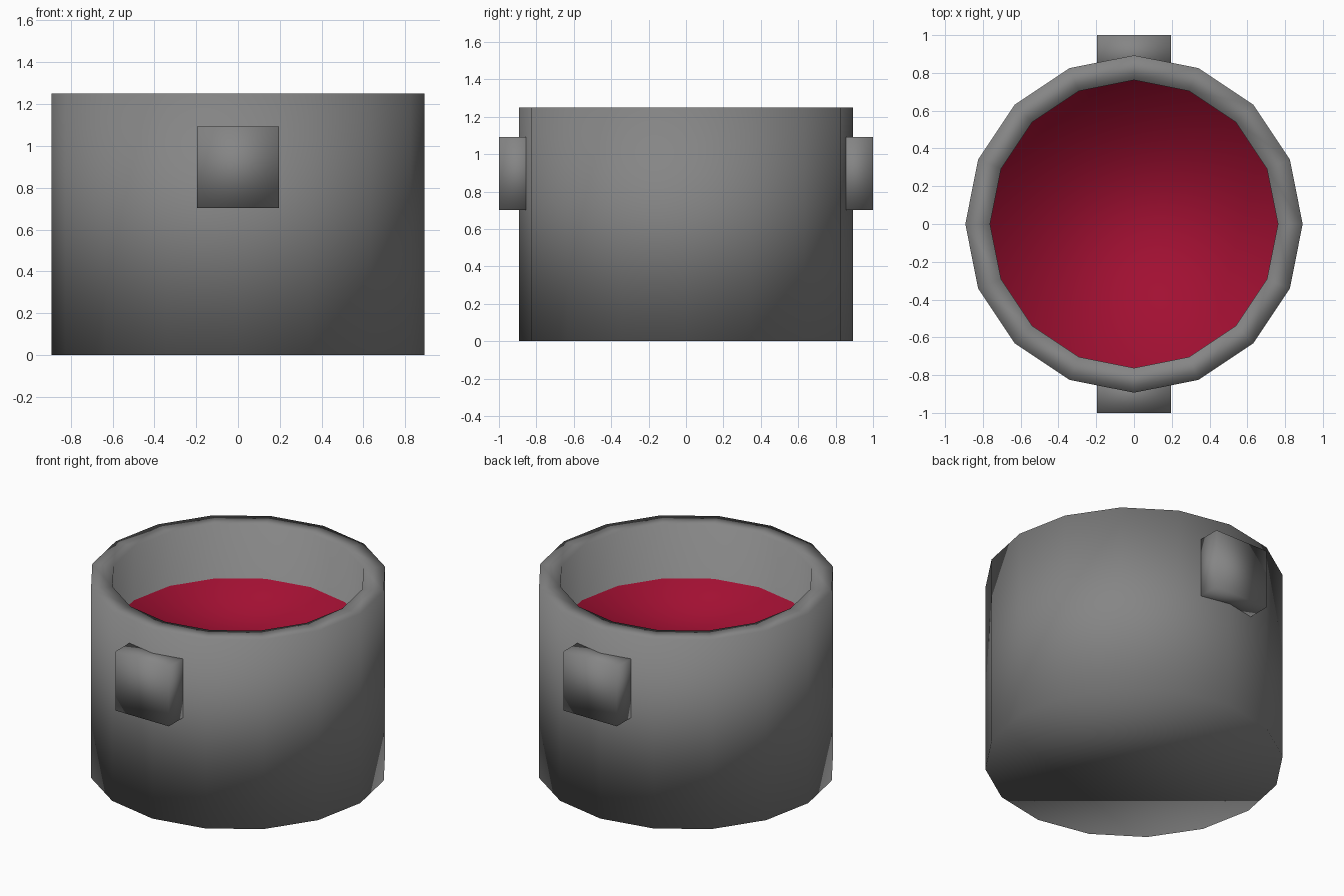
import bpy, bmesh, math

if "Cube" in bpy.data.objects:
    bpy.data.objects.remove(bpy.data.objects["Cube"])

SIDES = 16


def material(name, rgb):
    m = bpy.data.materials.new(name)
    m.diffuse_color = (*rgb, 1.0)
    m.use_nodes = True
    m.node_tree.nodes["Principled BSDF"].inputs["Base Color"].default_value = m.diffuse_color
    return m


grey = material("grey metal", (0.235, 0.235, 0.235))
red = material("red liquid", (0.36, 0.005, 0.032))


def finish(bm, name, mats):
    bmesh.ops.recalc_face_normals(bm, faces=bm.faces)
    for f in bm.faces:
        f.smooth = True
    mesh = bpy.data.meshes.new(name)
    bm.to_mesh(mesh)
    bm.free()
    for m in mats:
        mesh.materials.append(m)
    obj = bpy.data.objects.new(name, mesh)
    bpy.context.collection.objects.link(obj)
    return obj


# Pot: outer wall, flat rim and inner wall, closed by a base and a red liquid surface
profile = [(0.893, 0.0), (0.893, 1.25), (0.762, 1.25), (0.762, 0.895)]
bm = bmesh.new()
rings = []
for r, z in profile:
    rings.append([bm.verts.new((r * math.cos(math.tau * i / SIDES),
                                r * math.sin(math.tau * i / SIDES), z))
                  for i in range(SIDES)])
for a, b in zip(rings, rings[1:]):
    for i in range(SIDES):
        j = (i + 1) % SIDES
        bm.faces.new((a[i], a[j], b[j], b[i]))
bm.faces.new(rings[0][::-1])
liquid = bm.faces.new(rings[-1])
liquid.material_index = 1
finish(bm, "pot", [grey, red])

# Handles: a square block set into the wall at front and back
for name, side in (("front_handle", -1), ("back_handle", 1)):
    bm = bmesh.new()
    bmesh.ops.create_cube(bm, size=1.0)
    bmesh.ops.scale(bm, vec=(0.39, 0.20, 0.39), verts=bm.verts)
    bmesh.ops.translate(bm, vec=(0, side * 0.90, 0.897), verts=bm.verts)
    finish(bm, name, [grey])
